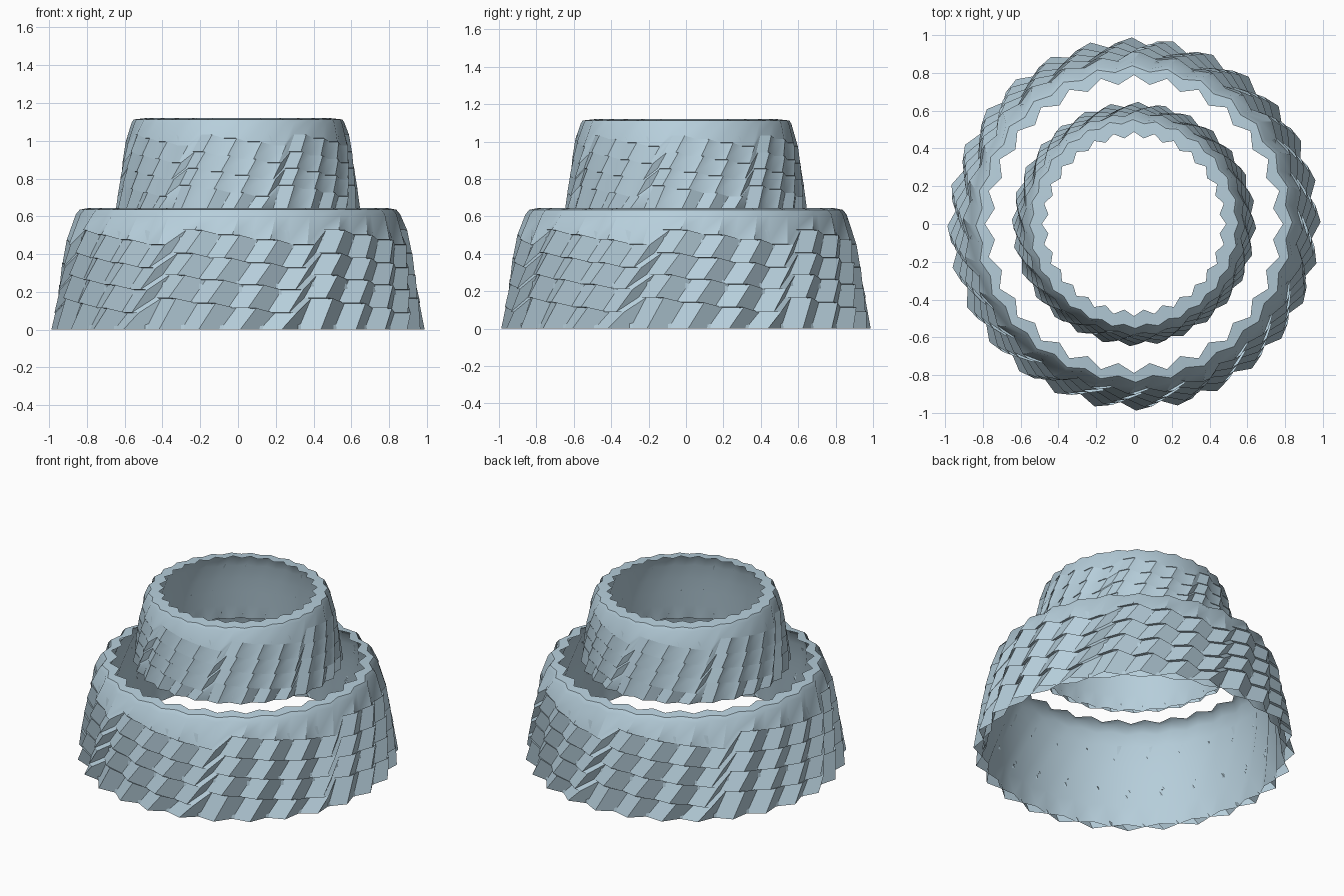
import bpy, bmesh, math

if "Cube" in bpy.data.objects:
    bpy.data.objects.remove(bpy.data.objects["Cube"])

RIDGES = 28
N = RIDGES * 2
STEP = 2 * math.pi / N

icing = bpy.data.materials.new("pale_blue")
icing.diffuse_color = (0.47, 0.62, 0.71, 1)
icing.use_nodes = True
icing.node_tree.nodes["Principled BSDF"].inputs["Base Color"].default_value = icing.diffuse_color

# wall profile: (radius, height fraction), from the foot up to the shoulder
PROFILE = [(0.952, 0), (0.935, 0.2), (0.918, 0.4), (0.9, 0.6),
           (0.875, 0.8), (0.852, 0.92), (0.82, 0.985)]


def radius_at(t):
    for (r0, t0), (r1, t1) in zip(PROFILE, PROFILE[1:]):
        if t <= t1:
            return r0 + (r1 - r0) * (t - t0) / (t1 - t0)
    return PROFILE[-1][0]


def sheet(name, rings, scale, z0, height, angle):
    """Skin zigzag rings: (radius, height fraction, turn, peak, valley, stagger)."""
    bm = bmesh.new()
    rows = []
    for r, t, turn, peak, valley, stagger in rings:
        row = []
        for i in range(N):
            a = math.pi / 2 + (i + turn) * STEP
            # neighbouring blocks end at different heights
            dt = stagger * (((i + 1) // 2 * 3) % 4 - 1.5)
            rr = r + (peak if i % 2 == 0 else -valley)
            if stagger:
                rr += radius_at(t + dt) - radius_at(t)
            rr *= scale
            row.append(bm.verts.new((rr * math.cos(a), rr * math.sin(a),
                                     z0 + (t + dt) * height)))
        rows.append(row)
    for lo, hi in zip(rows, rows[1:]):
        for i in range(N):
            j = (i + 1) % N
            bm.faces.new((lo[i], lo[j], hi[j], hi[i]))
    me = bpy.data.meshes.new(name)
    bm.to_mesh(me)
    bm.free()
    ob = bpy.data.objects.new(name, me)
    bpy.context.collection.objects.link(ob)
    me.materials.append(icing)
    bpy.ops.object.select_all(action='DESELECT')
    ob.select_set(True)
    bpy.context.view_layer.objects.active = ob
    bpy.ops.object.shade_smooth_by_angle(angle=math.radians(angle))
    return ob


def tier(name, scale, z0, height, relief, lean, advance, lip):
    # outer skin: bands of leaning blocks, each band stepping back at its ledge
    bands = [0, 0.2, 0.39, 0.57, 0.76, 0.95]
    last = len(bands) - 2
    outer = []
    for k, (a, b) in enumerate(zip(bands, bands[1:])):
        depth = relief * (1 - 0.45 * a)
        base = advance * (k - last) - 0.3
        top_turn = base + lean if k < last else 0.1
        outer.append((radius_at(a), a, base, depth, depth * 0.45, 0.04 if k else 0))
        outer.append((radius_at(b), b - 0.003, top_turn, depth * 0.9, depth * 0.45,
                      0.04 if k < last else 0))
    outer += [(0.82, 0.985, 0.1, 0.018, 0.012, 0), (lip, 1.0, 0, 0.024, 0.024, 0)]
    sheet(name + "_outer_wall", outer, scale, z0, height, 38)
    # inner skin: ridges spiralling the other way up to the same lip
    inner = [(r - 0.024, t, 3.2 * (1 - t), 0.014, 0.018, 0) for r, t in PROFILE]
    inner.append((lip, 1.0, 0, 0.024, 0.024, 0))
    sheet(name + "_inner_wall", inner, scale, z0, height, 60)


tier("lower_tier", 1.0, 0.0, 0.645, 0.036, 0.8, 0.4, 0.765)
tier("upper_tier", 0.66, 0.64, 0.48, 0.028, 0.7, 0.5, 0.715)
